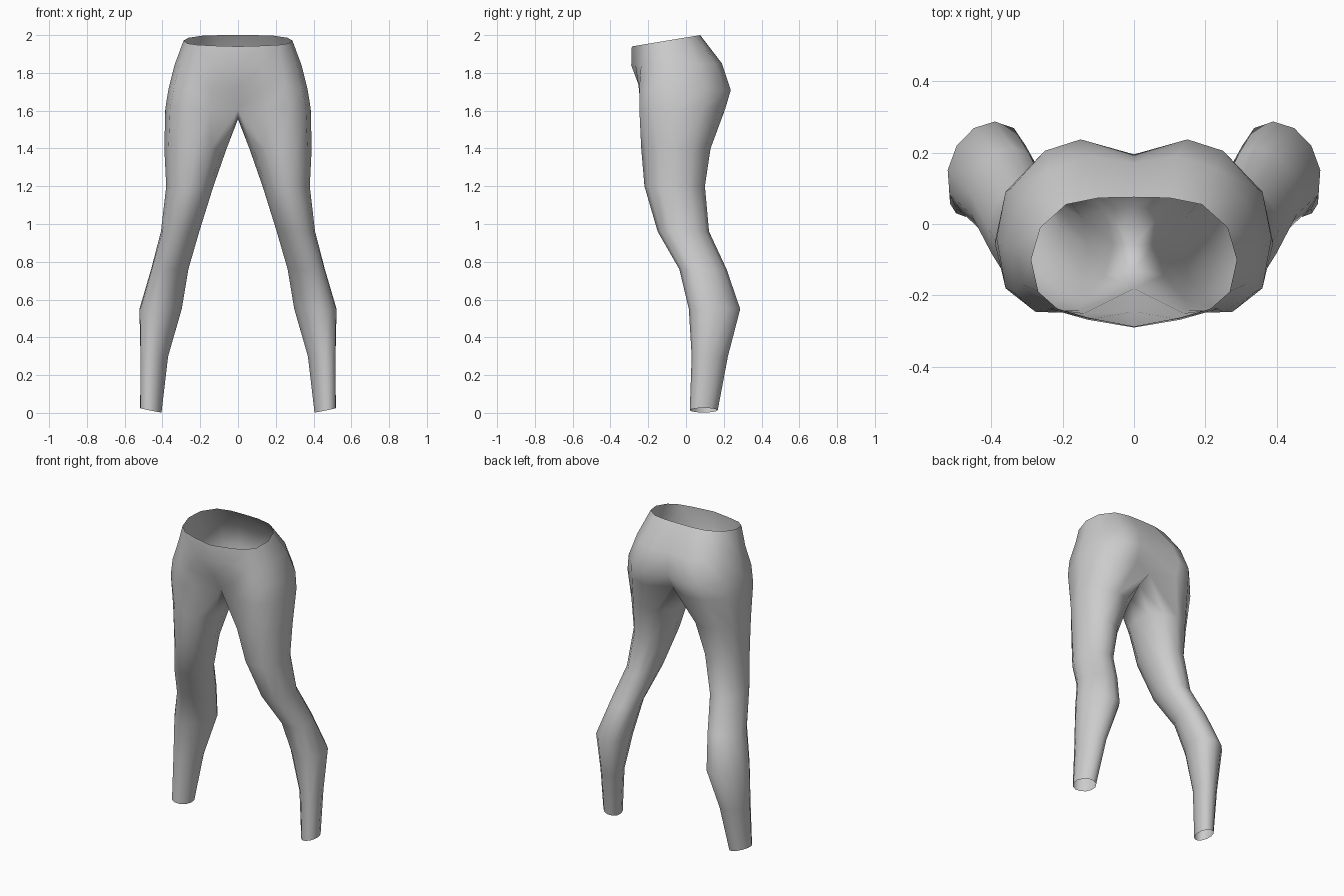
import bpy
import bmesh
import math

if "Cube" in bpy.data.objects:
    bpy.data.objects.remove(bpy.data.objects["Cube"])

# One grey cloth colour
cloth = bpy.data.materials.new("grey cloth")
cloth.diffuse_color = (0.6, 0.6, 0.6, 1.0)
cloth.use_nodes = True
cloth.node_tree.nodes["Principled BSDF"].inputs["Base Color"].default_value = cloth.diffuse_color

# Pelvis half-sections: (front z, back z, points from front centre round to back centre)
PELVIS = [
    (1.94, 2.00, [(0, -.287), (.13, -.262), (.215, -.237), (.268, -.19), (.288, -.1),
                  (.262, -.01), (.19, .055), (.1, .073), (0, .075)]),
    (1.84, 1.85, [(0, -.29), (.13, -.268), (.235, -.238), (.31, -.17), (.335, -.06),
                  (.305, .07), (.23, .155), (.12, .19), (0, .17)]),
    (1.72, 1.71, [(0, -.245), (.14, -.25), (.25, -.247), (.34, -.19), (.368, -.06),
                  (.345, .1), (.25, .205), (.15, .237), (0, .195)]),
    (1.61, 1.61, [(0, -.18), (.15, -.24), (.275, -.247), (.36, -.18), (.385, -.04),
                  (.36, .09), (.265, .18), (.15, .208), (0, .14)]),
]
# Seam between the legs, from back to front
CROTCH = [(0, .05, 1.57), (0, -.06, 1.555), (0, -.13, 1.575)]

# Leg sections: (z, inner x, outer x, front y, back y, twist, outer-edge lift)
LEG = [
    (1.40, .060, .390, -.237, .130, .00, 0),
    (1.20, .130, .380, -.220, .100, .00, 0),
    (0.96, .205, .408, -.150, .122, .01, 0),
    (0.76, .263, .460, -.035, .215, .02, 0),
    (0.55, .298, .522, .015, .287, .02, 0),
    (0.30, .370, .516, .030, .222, .02, 0),
    (0.014, .405, .518, .020, .168, .01, .012),
]
N = 12


def leg_ring(z, x0, x1, y0, y1, twist, lift):
    """Closed oval section whose first point lies on the inner front."""
    points = []
    for i in range(N):
        a = math.radians(240 + 360 * i / N)
        c, s = math.cos(a), math.sin(a)
        points.append(((x0 + x1) / 2 + (x1 - x0) / 2 * c - twist * s,
                       (y0 + y1) / 2 + (y1 - y0) / 2 * s, z + lift * c))
    return points


def bridge(bm, upper, lower, closed):
    n = len(upper)
    for i in range(n if closed else n - 1):
        j = (i + 1) % n
        bm.faces.new((lower[i], lower[j], upper[j], upper[i]))


bm = bmesh.new()

# Hips: open half-sections joined from waistband to groin
previous = None
for zf, zb, outline in PELVIS:
    y0, y1 = outline[0][1], outline[-1][1]
    row = [bm.verts.new((x, y, zf + (zb - zf) * (y - y0) / (y1 - y0))) for x, y in outline]
    if previous:
        bridge(bm, previous, row, False)
    previous = row

# Leg: close the groin section with the crotch seam and run down to the hem
previous = previous + [bm.verts.new(p) for p in CROTCH]
for section in LEG:
    ring = [bm.verts.new(p) for p in leg_ring(*section)]
    bridge(bm, previous, ring, True)
    previous = ring

for face in bm.faces:
    face.smooth = True

mesh = bpy.data.meshes.new("leggings")
bm.to_mesh(mesh)
bm.free()
mesh.materials.append(cloth)
leggings = bpy.data.objects.new("leggings", mesh)
bpy.context.collection.objects.link(leggings)

# Other half
mirror = leggings.modifiers.new("mirror", 'MIRROR')
mirror.use_axis[0] = True
mirror.use_clip = True
mirror.merge_threshold = 0.001
